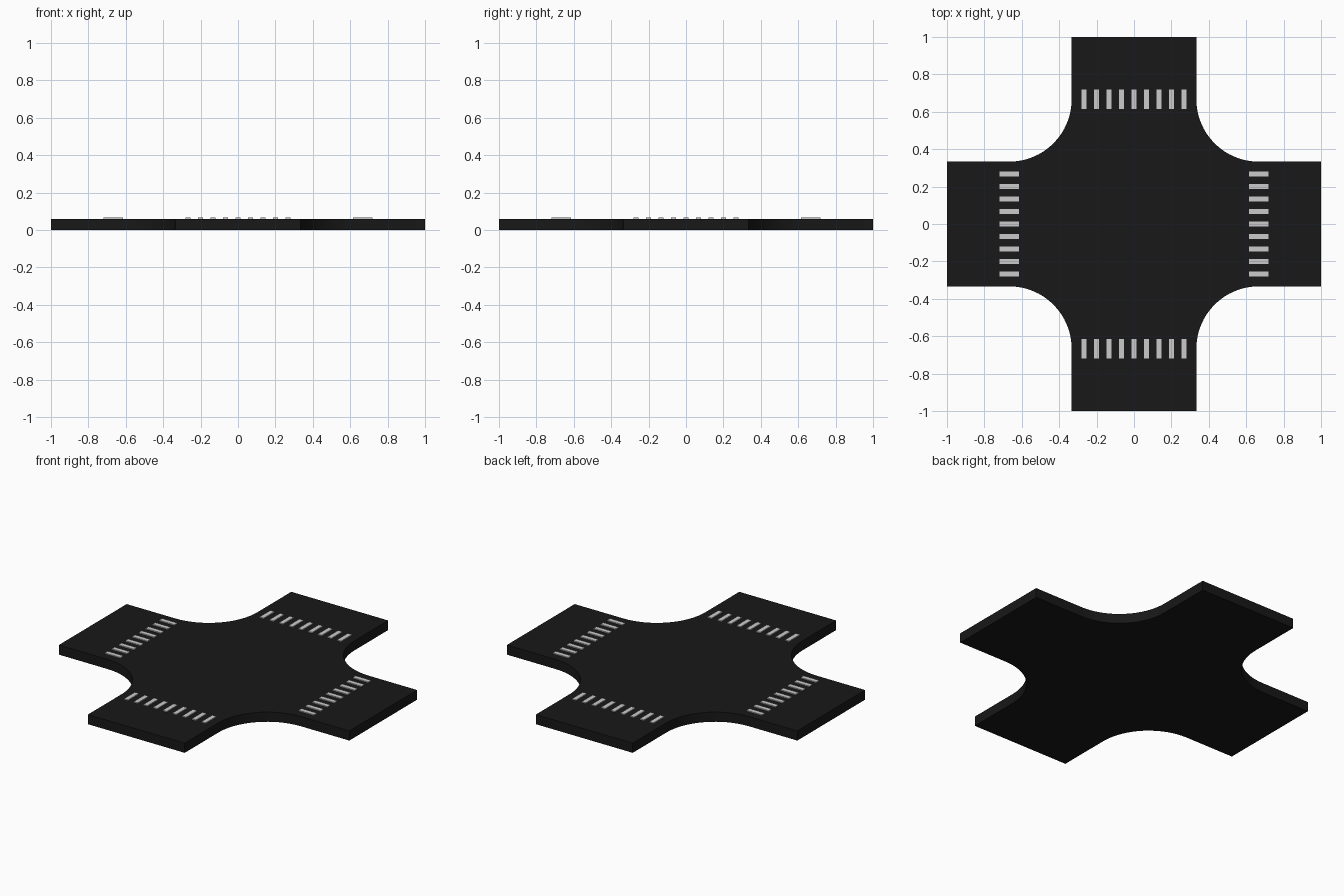
import bpy, bmesh
from math import sin, cos, pi
from mathutils import Matrix, Vector

if "Cube" in bpy.data.objects:
    bpy.data.objects.remove(bpy.data.objects["Cube"])

W = 1 / 3        # half width of a road arm, also the corner radius
H = 0.06         # slab thickness
SEG = 16         # segments per rounded corner


def finish(bm, name, colour):
    bmesh.ops.recalc_face_normals(bm, faces=bm.faces)
    mesh = bpy.data.meshes.new(name)
    bm.to_mesh(mesh)
    bm.free()
    mat = bpy.data.materials.new(name + "_material")
    mat.diffuse_color = (*colour, 1)
    mat.use_nodes = True
    mat.node_tree.nodes["Principled BSDF"].inputs["Base Color"].default_value = mat.diffuse_color
    mesh.materials.append(mat)
    obj = bpy.data.objects.new(name, mesh)
    bpy.context.collection.objects.link(obj)
    return obj


# Road slab: one quarter outline (arm end plus concave corner), turned four times
quarter = [Vector((1, -W, 0)), Vector((1, W, 0))]
for i in range(SEG + 1):
    a = -pi / 2 - i * pi / 2 / SEG
    quarter.append(Vector((2 * W + W * cos(a), 2 * W + W * sin(a), 0)))

bm = bmesh.new()
verts = [bm.verts.new(Matrix.Rotation(k * pi / 2, 3, 'Z') @ p)
         for k in range(4) for p in quarter]
face = bm.faces.new(verts)
ext = bmesh.ops.extrude_face_region(bm, geom=[face], use_keep_orig=True)
bmesh.ops.translate(bm, vec=(0, 0, H),
                    verts=[g for g in ext["geom"] if isinstance(g, bmesh.types.BMVert)])
road = finish(bm, "road_slab", (0.009, 0.009, 0.009))
bpy.context.view_layer.objects.active = road
road.select_set(True)
bpy.ops.object.shade_smooth_by_angle(angle=pi / 6)

# Crosswalks: nine raised stripes across each arm
for k, side in enumerate(("right", "back", "left", "front")):
    bm = bmesh.new()
    turn = Matrix.Rotation(k * pi / 2, 4, 'Z')
    for i in range(-4, 5):
        place = Matrix.Translation((2 * W, i * W / 5, H + 0.001))
        bmesh.ops.create_cube(bm, size=1,
                              matrix=turn @ place @ Matrix.Diagonal((0.106, 0.028, 0.01, 1)))
    finish(bm, "crosswalk_" + side, (0.6, 0.6, 0.6))
